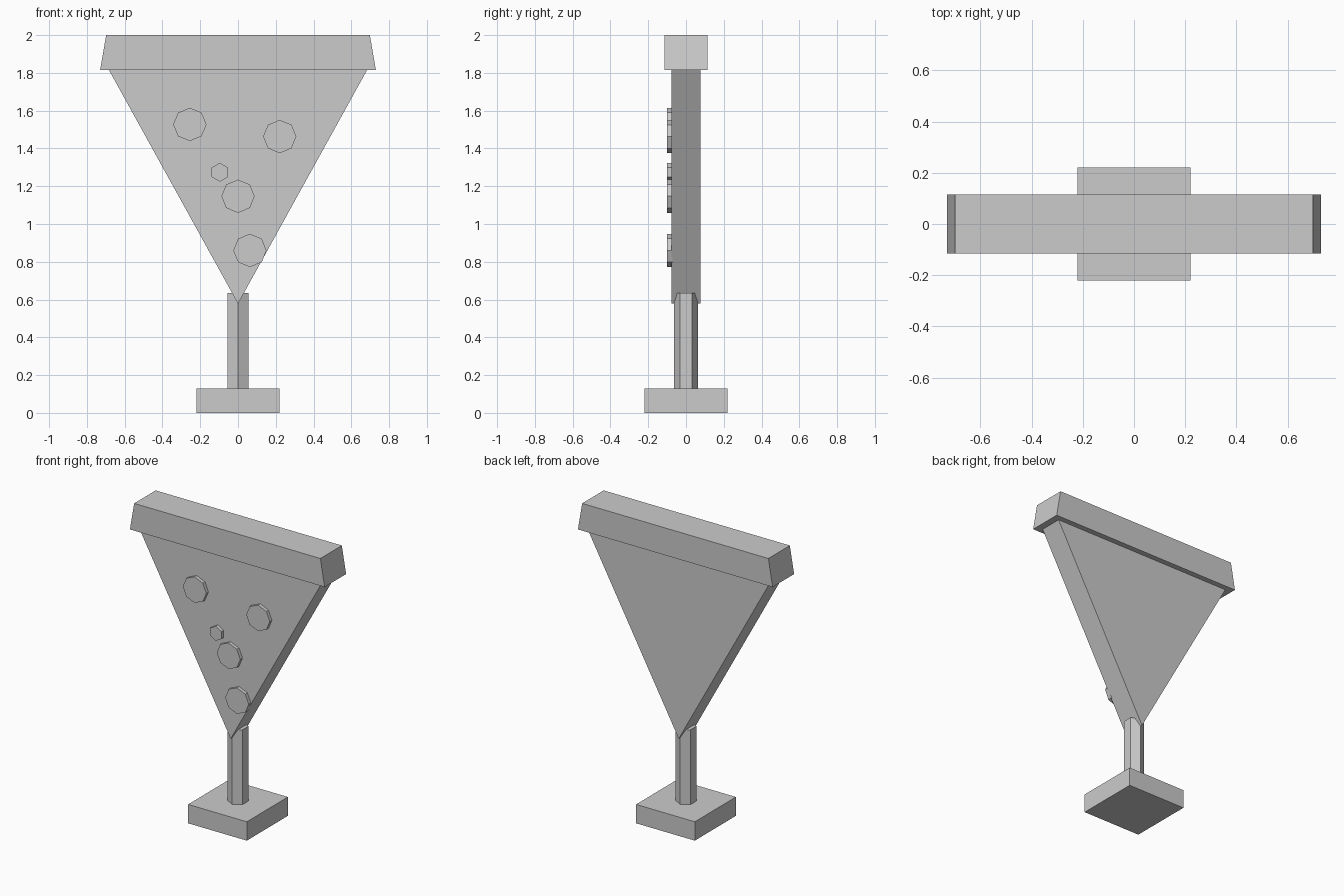
import bpy
import bmesh
from math import pi
from mathutils import Matrix

if "Cube" in bpy.data.objects:
    bpy.data.objects.remove(bpy.data.objects["Cube"], do_unlink=True)

grey = bpy.data.materials.new("plain grey")
grey.use_nodes = True
colour = (0.6, 0.6, 0.6, 1)
grey.diffuse_color = colour
grey.node_tree.nodes["Principled BSDF"].inputs["Base Color"].default_value = colour


def finish(name, bm):
    bmesh.ops.recalc_face_normals(bm, faces=bm.faces)
    mesh = bpy.data.meshes.new(name)
    bm.to_mesh(mesh)
    bm.free()
    mesh.materials.append(grey)
    obj = bpy.data.objects.new(name, mesh)
    bpy.context.collection.objects.link(obj)
    return obj


def slab(name, outline, depth):
    """Extrude an x-z outline evenly to both sides of y = 0."""
    bm = bmesh.new()
    face = bm.faces.new([bm.verts.new((x, -depth / 2, z)) for x, z in outline])
    grown = bmesh.ops.extrude_face_region(bm, geom=[face])["geom"]
    verts = [v for v in grown if isinstance(v, bmesh.types.BMVert)]
    bmesh.ops.translate(bm, vec=(0, depth, 0), verts=verts)
    return finish(name, bm)


def prism(name, sides, radius, height, centre, tilt=0, turn=0):
    bm = bmesh.new()
    place = (Matrix.Translation(centre) @ Matrix.Rotation(tilt, 4, 'X')
             @ Matrix.Rotation(turn, 4, 'Z'))
    bmesh.ops.create_cone(bm, cap_ends=True, segments=sides, radius1=radius,
                          radius2=radius, depth=height, matrix=place)
    return finish(name, bm)


# Stand: square foot and six-sided post
slab("foot", [(-0.22, 0), (0.22, 0), (0.22, 0.128), (-0.22, 0.128)], 0.44)
# The post has a corner facing the front
post = prism("post", 6, 0.064, 0.535, (0, 0, 0.3675))

# Slice and its flared crust
slab("slice", [(0, 0.578), (0.686, 1.82), (-0.686, 1.82)], 0.156)
slab("crust", [(-0.73, 1.815), (0.73, 1.815), (0.698, 2), (-0.698, 2)], 0.23)

# Round toppings on the front face
toppings = [(-0.255, 1.527), (0.221, 1.463), (0, 1.147), (0.063, 0.86)]
for i, (x, z) in enumerate(toppings):
    prism(f"topping_{i + 1}", 8, 0.088, 0.03, (x, -0.086, z), pi / 2)
prism("small_topping", 6, 0.05, 0.03, (-0.096, -0.086, 1.274), pi / 2)
